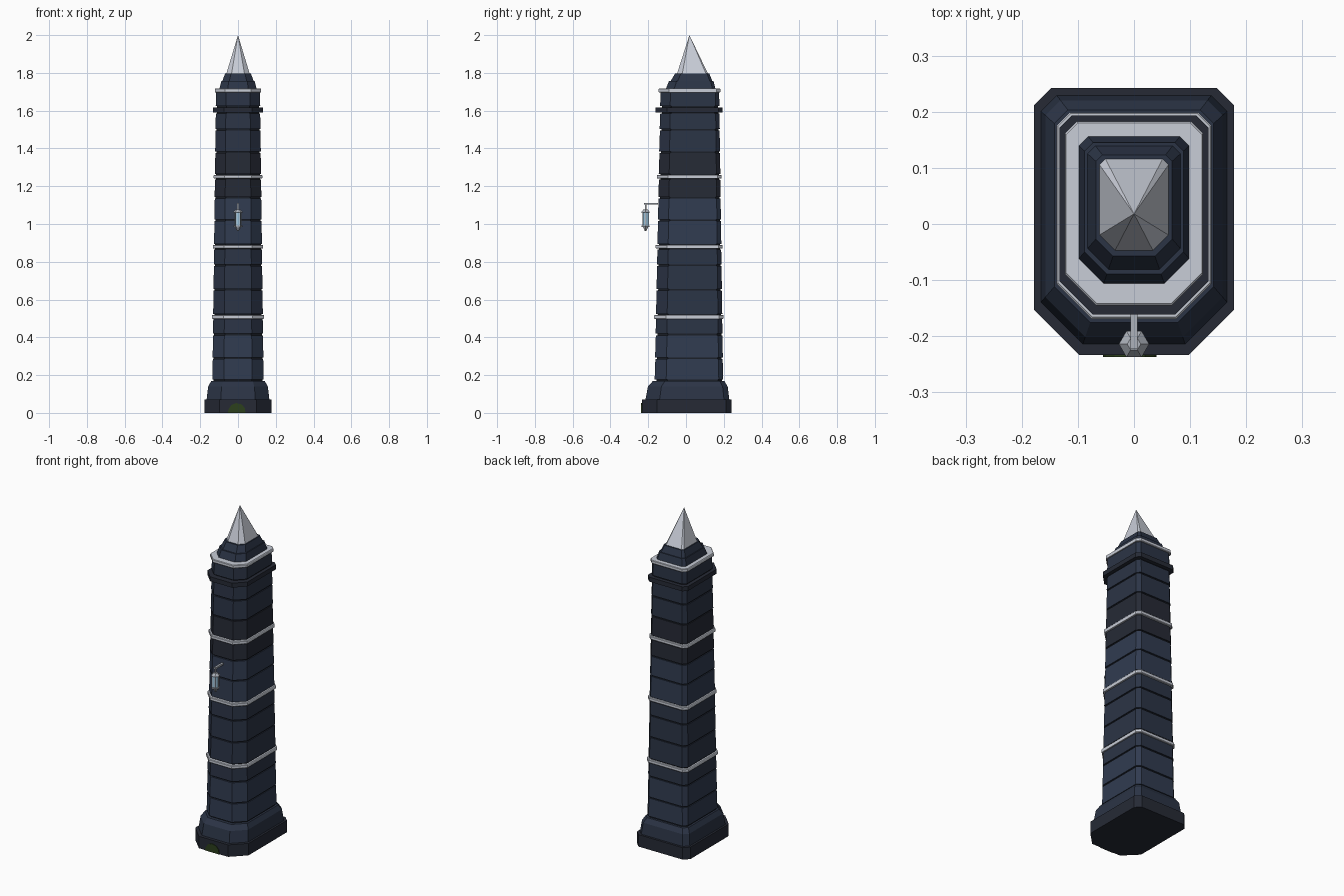
import bpy
import math

if "Cube" in bpy.data.objects:
    bpy.data.objects.remove(bpy.data.objects["Cube"])


def material(name, rgb):
    m = bpy.data.materials.new(name)
    m.diffuse_color = (*rgb, 1)
    m.use_nodes = True
    m.node_tree.nodes["Principled BSDF"].inputs["Base Color"].default_value = m.diffuse_color
    return m


SLATE = material("slate", (0.024, 0.034, 0.060))
BLUE = material("blue_slate", (0.030, 0.044, 0.080))
DARK = material("dark_slate", (0.019, 0.023, 0.036))
JOINT = material("joint", (0.011, 0.014, 0.021))
SILVER = material("silver", (0.58, 0.61, 0.68))
METAL = material("lantern_metal", (0.42, 0.45, 0.50))
GLASS = material("lantern_glass", (0.35, 0.58, 0.75))
MOSS = material("moss", (0.025, 0.05, 0.012))


def mesh_object(name, verts, faces, mat):
    me = bpy.data.meshes.new(name)
    me.from_pydata(verts, [], faces)
    me.materials.append(mat)
    ob = bpy.data.objects.new(name, me)
    bpy.context.collection.objects.link(ob)
    return ob


def section(w):
    """Eight-sided plan: wide front chamfers, narrow back chamfers."""
    front, back = -0.171 - 1.6 * (w - 0.139), 0.2 + 1.08 * (w - 0.139)
    f, b = 0.45 * w, 0.17 * w
    right = [(w - f, front), (w, front + f), (w, back - b), (w - b, back)]
    return right + [(-x, y) for x, y in reversed(right)]


def loft(name, levels, mat, tip=None):
    """Join plan sections at (z, half width) levels, optionally to a tip."""
    verts = [(x, y, z) for z, w in levels for x, y in section(w)]
    faces = [tuple(range(7, -1, -1))]
    for k in range(len(levels) - 1):
        for i in range(8):
            j = (i + 1) % 8
            a = 8 * k
            faces.append((a + i, a + j, a + 8 + j, a + 8 + i))
    top = 8 * (len(levels) - 1)
    if tip:
        verts.append(tip)
        faces += [(top + i, top + (i + 1) % 8, top + 8) for i in range(8)]
    else:
        faces.append(tuple(range(top, top + 8)))
    return mesh_object(name, verts, faces, mat)


def shaft_width(z):
    return 0.135 - 0.0125 * (z - 0.17)


# Stepped base
loft("base", [(0, 0.178), (0.072, 0.178)], DARK)
loft("plinth", [(0.072, 0.166), (0.14, 0.158), (0.168, 0.142)], SLATE)

# Recessed core showing as the joints between stone courses
loft("joint_core", [(0.16, shaft_width(0.16) - 0.005),
                    (1.70, shaft_width(1.70) - 0.005)], JOINT)

# Stone courses
courses = [(0.172, 0.288, BLUE), (0.288, 0.415, BLUE), (0.415, 0.50, SLATE),
           (0.52, 0.652, SLATE), (0.652, 0.782, SLATE), (0.782, 0.87, SLATE),
           (0.89, 1.02, BLUE), (1.02, 1.14, BLUE), (1.14, 1.24, DARK),
           (1.26, 1.38, DARK), (1.38, 1.50, SLATE), (1.50, 1.588, SLATE),
           (1.62, 1.70, SLATE)]
for i, (z0, z1, mat) in enumerate(courses):
    loft(f"stone_course_{i + 1}", [(z0 + 0.004, shaft_width(z0) + 0.001),
                                   (z1 - 0.004, shaft_width(z1))], mat)

# Silver bands and dark cornice
for i, z in enumerate((0.508, 0.88, 1.25, 1.707)):
    w = shaft_width(z) + 0.007
    loft(f"silver_band_{i + 1}", [(z - 0.01, w - 0.002), (z - 0.007, w),
                                  (z + 0.007, w), (z + 0.01, w - 0.002)], SILVER)
loft("cornice", [(1.59, 0.133), (1.617, 0.133)], DARK)

# Stepped cap and spire
loft("cap_lower", [(1.71, 0.1), (1.758, 0.088)], SLATE)
loft("cap_upper", [(1.757, 0.083), (1.797, 0.068)], SLATE)
loft("spire", [(1.795, 0.062)], SILVER, tip=(0, 0.018, 2.0))

# Lantern hung from a bracket on the front
LY = -0.214


def hexagon(name, z0, z1, r0, r1, mat):
    bpy.ops.mesh.primitive_cone_add(vertices=6, radius1=r0, radius2=r1, depth=z1 - z0,
                                    location=(0, LY, (z0 + z1) / 2),
                                    rotation=(0, 0, math.pi / 6))
    ob = bpy.context.object
    ob.name = name
    ob.data.materials.append(mat)


def box(name, loc, size, mat):
    bpy.ops.mesh.primitive_cube_add(size=1, location=loc)
    ob = bpy.context.object
    ob.name = name
    ob.scale = size
    ob.data.materials.append(mat)


box("lantern_arm", (0, -0.185, 1.107), (0.013, 0.075, 0.01), METAL)
box("lantern_hanger", (0, LY, 1.09), (0.008, 0.008, 0.04), METAL)
hexagon("lantern_roof", 1.062, 1.078, 0.027, 0.012, METAL)
hexagon("lantern_glass", 0.992, 1.062, 0.017, 0.017, GLASS)
hexagon("lantern_floor", 0.983, 0.993, 0.023, 0.025, METAL)
hexagon("lantern_finial", 0.962, 0.983, 0.004, 0.015, METAL)
for i in range(6):
    a = i * math.pi / 3
    box(f"lantern_post_{i + 1}",
        (0.02 * math.cos(a), LY + 0.02 * math.sin(a), 1.027), (0.004, 0.004, 0.072), METAL)

# Moss patch at the foot of the front face
outline = [(-0.055, 0), (0.04, 0), (0.036, 0.025), (0.02, 0.045),
           (-0.01, 0.052), (-0.035, 0.042), (-0.05, 0.02)]
n = len(outline)
verts = [(x, y, z) for y in (-0.237, -0.232) for x, z in outline]
faces = [tuple(range(n)), tuple(range(2 * n - 1, n - 1, -1))]
faces += [(i, i + n, (i + 1) % n + n, (i + 1) % n) for i in range(n)]
mesh_object("moss_patch", verts, faces, MOSS)
